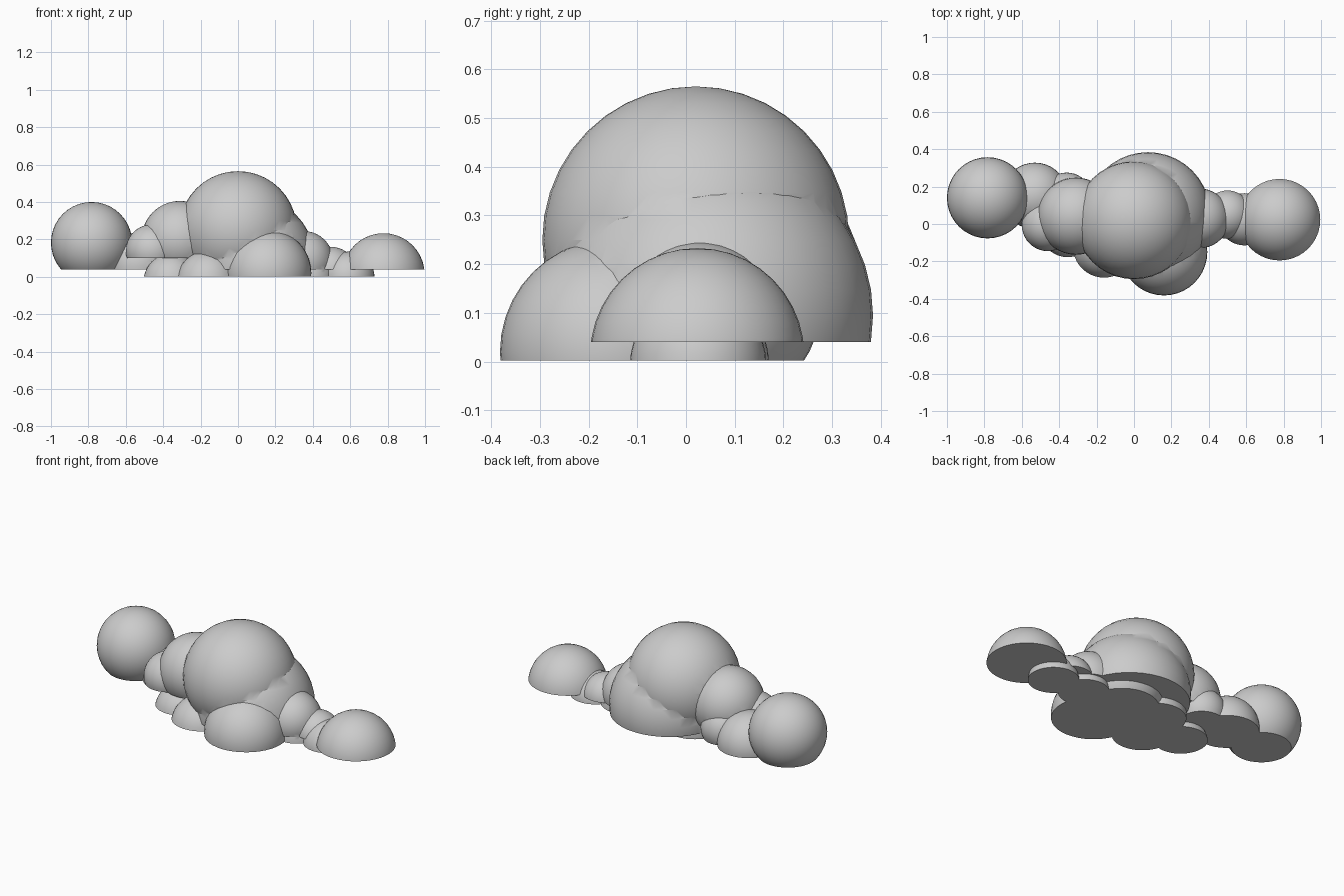
import bpy, bmesh
from math import radians

if "Cube" in bpy.data.objects:
    bpy.data.objects.remove(bpy.data.objects["Cube"])


def ball(name, x, y, z, r):
    bpy.ops.mesh.primitive_uv_sphere_add(segments=40, ring_count=20, radius=r, location=(x, y, z))
    ob = bpy.context.object
    ob.name = name
    bpy.ops.object.transform_apply(location=True, rotation=False, scale=True)
    return ob


def union(objs, name):
    """Merge overlapping solids into the first one."""
    base = objs[0]
    for other in objs[1:]:
        m = base.modifiers.new("join", 'BOOLEAN')
        m.operation = 'UNION'
        m.solver = 'EXACT'
        m.object = other
    dg = bpy.context.evaluated_depsgraph_get()
    mesh = bpy.data.meshes.new_from_object(base.evaluated_get(dg))
    base.modifiers.clear()
    base.data = mesh
    for other in objs[1:]:
        bpy.data.objects.remove(other)
    base.name = name
    return base


def flatten(ob, z):
    """Slice the underside flat and cap it."""
    bm = bmesh.new()
    bm.from_mesh(ob.data)
    geom = bm.verts[:] + bm.edges[:] + bm.faces[:]
    cut = bmesh.ops.bisect_plane(bm, geom=geom, dist=1e-5, plane_co=(0, 0, z),
                                 plane_no=(0, 0, 1), clear_inner=True)
    edges = [e for e in cut['geom_cut'] if isinstance(e, bmesh.types.BMEdge)]
    bmesh.ops.holes_fill(bm, edges=edges, sides=0)
    bmesh.ops.recalc_face_normals(bm, faces=bm.faces[:])
    bm.to_mesh(ob.data)
    bm.free()
    return ob


def layer(name, z, puffs):
    return flatten(union([ball(name + "_puff", *p) for p in puffs], name), z)


# Lowest puffs, flat on the ground
base = layer("base_puffs", 0.002, [
    (0.12, 0.04, 0.13, 0.24),
    (0.16, -0.15, 0.02, 0.232),
    (-0.16, -0.12, -0.03, 0.17),
    (-0.355, -0.03, -0.025, 0.15),
    (-0.1, 0.06, 0.02, 0.17),
    (0.38, 0.03, 0.0, 0.14),
    (0.59, 0.025, -0.005, 0.14),
])

# Big dome, side balls and their connecting puffs
main = layer("main_puffs", 0.04, [
    (0.0, 0.02, 0.25, 0.315),
    (0.075, 0.05, 0.095, 0.334),
    (0.35, 0.03, 0.085, 0.16),
    (0.5, 0.05, 0.03, 0.13),
    (0.778, 0.023, 0.013, 0.22),
    (-0.783, 0.14, 0.183, 0.217),
    (-0.53, 0.15, 0.06, 0.178),
    (-0.36, 0.14, 0.1, 0.135),
])

# Raised puffs on the left
upper = layer("upper_puffs", 0.1, [
    (-0.31, 0.042, 0.2, 0.206),
    (-0.46, -0.005, 0.14, 0.14),
])

# Merge everything into one cloud
cloud = union([main, base, upper], "cloud")
bpy.ops.object.select_all(action='DESELECT')
cloud.select_set(True)
bpy.context.view_layer.objects.active = cloud
bpy.ops.object.shade_smooth_by_angle(angle=radians(30))
